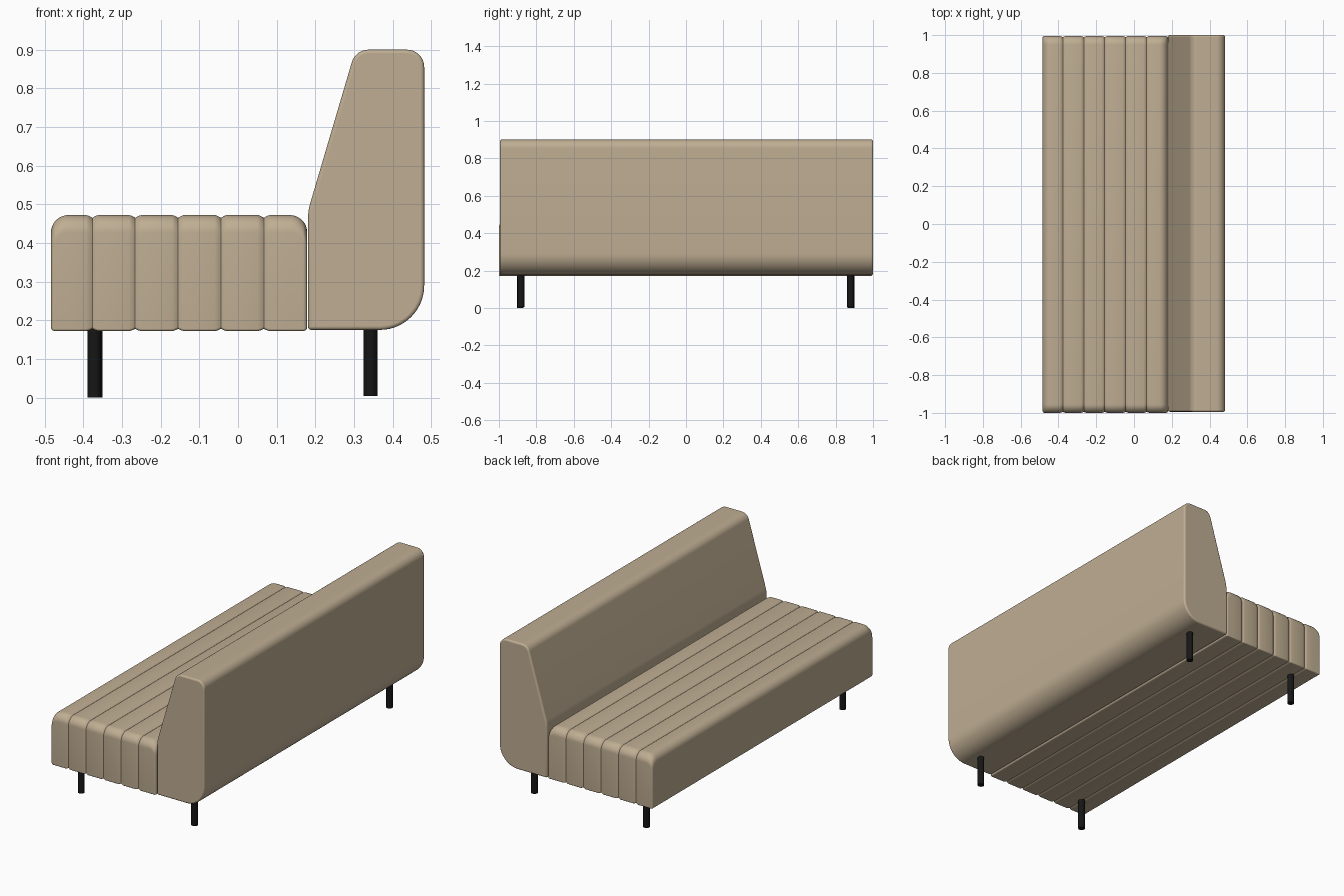
import bpy, bmesh, math
from mathutils import Vector

if "Cube" in bpy.data.objects:
    bpy.data.objects.remove(bpy.data.objects["Cube"])


def material(name, rgb):
    m = bpy.data.materials.new(name)
    m.diffuse_color = (*rgb, 1)
    m.use_nodes = True
    m.node_tree.nodes["Principled BSDF"].inputs["Base Color"].default_value = m.diffuse_color
    return m


FABRIC = material("fabric", (0.52, 0.42, 0.29))
BLACK = material("black_metal", (0.008, 0.008, 0.008))


def rounded(corners, segs=10):
    """Outline with each (a, b, radius) corner replaced by an arc."""
    pts = []
    for i, (a, b, r) in enumerate(corners):
        p = Vector((a, b))
        u = (Vector(corners[i - 1][:2]) - p).normalized()
        v = (Vector(corners[(i + 1) % len(corners)][:2]) - p).normalized()
        if r <= 0:
            pts.append(p)
            continue
        half = u.angle(v) / 2
        c = p + (u + v).normalized() * (r / math.sin(half))
        s = p + u * (r / math.tan(half)) - c
        e = p + v * (r / math.tan(half)) - c
        sweep = s.angle_signed(e)
        for k in range(segs + 1):
            t = -sweep * k / segs
            pts.append(c + Vector((s.x * math.cos(t) - s.y * math.sin(t),
                                   s.x * math.sin(t) + s.y * math.cos(t))))
    return pts


def loft(name, rings, mat):
    """Skin a row of equal-length rings and cap both ends."""
    bm = bmesh.new()
    rows = [[bm.verts.new(p) for p in ring] for ring in rings]
    n = len(rows[0])
    for a, b in zip(rows, rows[1:]):
        for i in range(n):
            bm.faces.new((a[i], a[(i + 1) % n], b[(i + 1) % n], b[i]))
    bm.faces.new(rows[0])
    bm.faces.new(rows[-1])
    bmesh.ops.recalc_face_normals(bm, faces=bm.faces)
    me = bpy.data.meshes.new(name)
    bm.to_mesh(me)
    bm.free()
    me.materials.append(mat)
    ob = bpy.data.objects.new(name, me)
    bpy.context.collection.objects.link(ob)
    return ob


def smooth(ob):
    bpy.ops.object.select_all(action='DESELECT')
    ob.select_set(True)
    bpy.context.view_layer.objects.active = ob
    bpy.ops.object.shade_smooth_by_angle(angle=math.radians(35))


# Seat: cross-sections along x, rounded at the ends and pinched at the channels
X0, X1, R, SMALL = -0.484, 0.179, 0.045, 0.01


def fillet(d, r):
    return r - math.sqrt(max(0, r * r - (r - d) ** 2)) if d < r else 0


def seat_ring(x, top, side):
    y0, y1, z0, z1 = -1.0 + side, 0.995 - side, 0.172 + side, 0.472 - top
    outline = rounded([(y0, z0, 0.006), (y1, z0, 0.006), (y1, z1, R), (y0, z1, R)])
    return [(x, p.x, p.y) for p in outline]


stations = []
depths = [R * (1 - math.cos(math.radians(a))) for a in range(0, 91, 9)]
depths = sorted(depths + [0.003, 0.007, SMALL])
for d in depths:
    for x in (X0 + d, X1 - d):
        stations.append((x, fillet(d, R), fillet(d, SMALL)))
for gx in (-0.377, -0.266, -0.155, -0.044, 0.067):
    for dx, depth in ((0.016, 0), (0.01, 0.0015), (0.005, 0.004), (0, 0.007)):
        for x in {gx - dx, gx + dx}:
            stations.append((x, depth, depth * 0.8))
smooth(loft("seat", [seat_ring(*s) for s in sorted(stations)], FABRIC))

# Backrest: wedge profile extruded along y with softened ends
profile = rounded([(0.181, 0.175, 0), (0.482, 0.175, 0.115), (0.482, 0.9, 0.045),
                   (0.304, 0.9, 0.045), (0.181, 0.483, 0.15)], 14)
back = loft("backrest", [[(p.x, y, p.y) for p in profile] for y in (-0.994, 1.0)], FABRIC)
bev = back.modifiers.new("soft_ends", 'BEVEL')
bev.width, bev.segments = 0.009, 4
bev.limit_method, bev.angle_limit = 'ANGLE', math.radians(40)
bev.use_clamp_overlap = False
smooth(back)

# Legs: slim round posts
for name, x, y, z in (("front_leg_near", -0.372, -0.886, 0), ("front_leg_far", -0.368, 0.882, 0),
                      ("back_leg_near", 0.343, -0.882, 0.004), ("back_leg_far", 0.343, 0.88, 0.004)):
    top = 0.185
    bpy.ops.mesh.primitive_cylinder_add(vertices=24, radius=0.018, depth=top - z,
                                        location=(x, y, (top + z) / 2))
    leg = bpy.context.object
    leg.name = name
    leg.data.materials.append(BLACK)
    smooth(leg)
